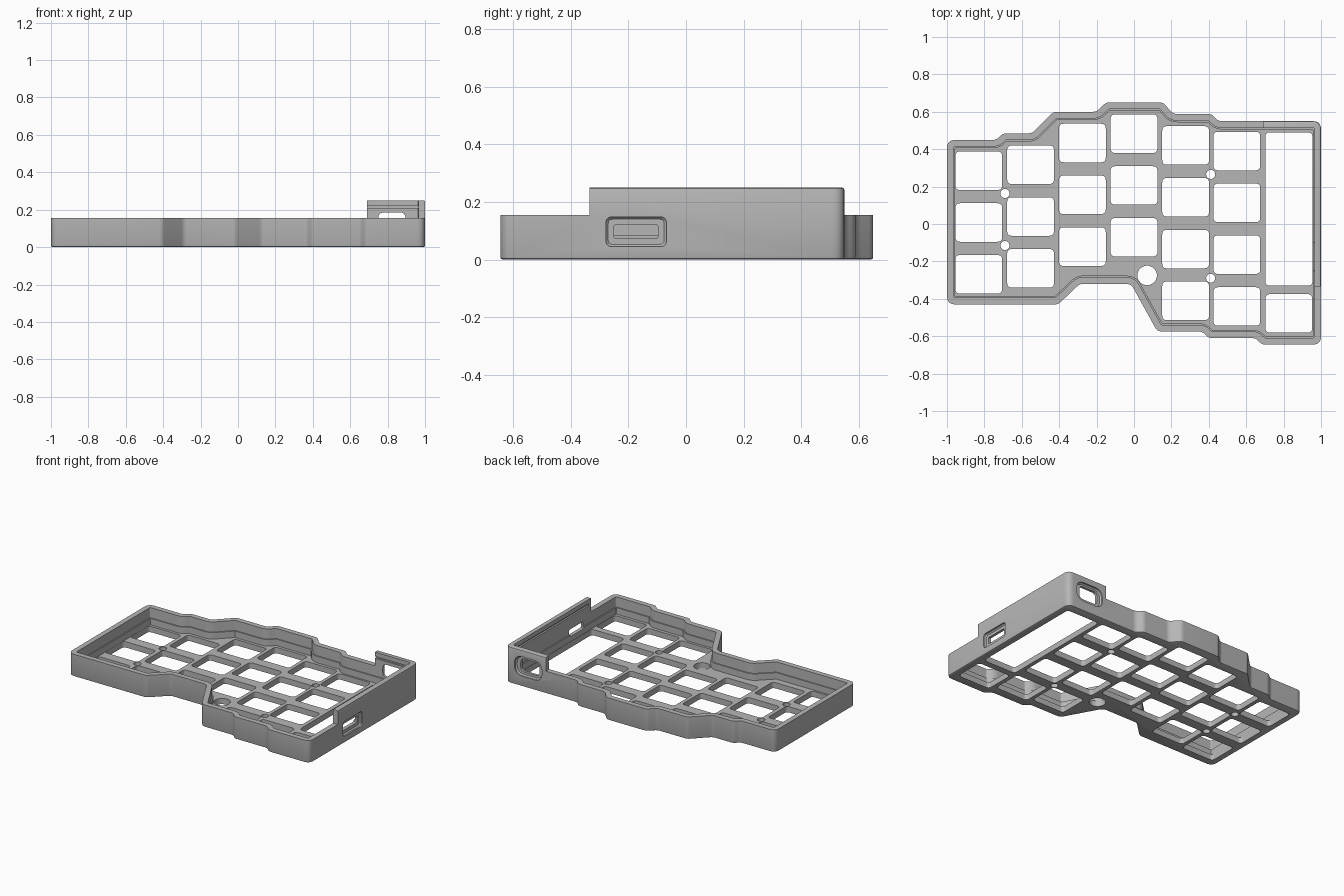
import bpy, bmesh, math
from mathutils import Vector, Matrix

if "Cube" in bpy.data.objects:
    bpy.data.objects.remove(bpy.data.objects["Cube"])

grey = bpy.data.materials.new("light_grey")
grey.use_nodes = True
grey.diffuse_color = (0.47, 0.47, 0.47, 1)
grey.node_tree.nodes["Principled BSDF"].inputs["Base Color"].default_value = (0.47, 0.47, 0.47, 1)


def rounded(points, radius, inset=0, segs=6):
    """Inset a counter-clockwise polygon and round its corners."""
    pts = [Vector(p) for p in points]
    n = len(pts)
    dirs = [(pts[(i + 1) % n] - pts[i]).normalized() for i in range(n)]
    ring = []
    for i, p in enumerate(pts):
        a, b = dirs[i - 1], dirs[i]
        na, nb = Vector((-a.y, a.x)), Vector((-b.y, b.x))
        corner = p + (na + nb) * (inset / (1 + na.dot(nb)))
        turn = a.x * b.y - a.y * b.x
        r = max(radius - math.copysign(inset, turn), 0.004)
        t = r * math.tan(a.angle(b) / 2)
        start, end = corner - a * t, corner + b * t
        for k in range(segs + 1):
            f = k / segs
            ring.append(start * (1 - f) ** 2 + corner * (2 * f * (1 - f)) + end * f ** 2)
    return ring


def add_prism(bm, points, radius, layers):
    """Stack (inset, height) rings of one polygon into a closed solid."""
    rings = [[bm.verts.new((p.x, p.y, z)) for p in rounded(points, radius, inset)]
             for inset, z in layers]
    n = len(rings[0])
    for low, high in zip(rings, rings[1:]):
        for i in range(n):
            j = (i + 1) % n
            bm.faces.new((low[i], low[j], high[j], high[i]))
    bm.faces.new(rings[0][::-1])
    bm.faces.new(rings[-1])


def solid(name, shapes, matrix=Matrix()):
    bm = bmesh.new()
    for shape in shapes:
        add_prism(bm, *shape)
    bm.transform(matrix)
    bmesh.ops.recalc_face_normals(bm, faces=bm.faces[:])
    mesh = bpy.data.meshes.new(name)
    bm.to_mesh(mesh)
    bm.free()
    mesh.materials.append(grey)
    obj = bpy.data.objects.new(name, mesh)
    bpy.context.scene.collection.objects.link(obj)
    return obj


def volume(mesh):
    bm = bmesh.new()
    bm.from_mesh(mesh)
    result = abs(bm.calc_volume())
    bm.free()
    return result


def cut(target, tool):
    """Subtract a tool, keeping the first solver result that is a sound solid."""
    tool.hide_render = True
    before = volume(target.data)
    mod = target.modifiers.new("cut", "BOOLEAN")
    mod.operation = "DIFFERENCE"
    mod.object = tool
    for solver in ("EXACT", "MANIFOLD", "FLOAT"):
        mod.solver = solver
        graph = bpy.context.evaluated_depsgraph_get()
        mesh = bpy.data.meshes.new_from_object(target.evaluated_get(graph), depsgraph=graph)
        if before * .05 < volume(mesh) < before:
            mesh.materials.clear()
            mesh.materials.append(grey)
            target.data = mesh
            break
    target.modifiers.remove(mod)
    bpy.data.objects.remove(tool)


def rect(x0, x1, y0, y1):
    return [(x0, y0), (x1, y0), (x1, y1), (x0, y1)]


# Stepped outline of the keyboard case
outline = [(-1, -.43), (-.405, -.43), (-.29, -.32), (-.016, -.32), (.125, -.575),
           (.365, -.575), (.40, -.61), (.65, -.61), (.685, -.645), (1, -.645),
           (1, .55), (.45, .55), (.415, .588), (.21, .588), (.155, .65), (-.15, .65),
           (-.2, .6), (-.43, .6), (-.545, .485), (-.70, .485), (-.735, .45), (-1, .45)]
R = .045
case = solid("keyboard_case", [(outline, R, [(.008, 0), (.002, .003), (0, .009),
                                             (0, .242), (.002, .247), (.008, .25)])])

# Lower the wall everywhere but around the controller bay
low_side = [(-2, -2), (2, -2), (2, -.335), (.69, -.335), (.69, 2), (-2, 2)]
cut(case, solid("wall_step", [(low_side, .004, [(0, .155), (0, .6)])]))

# Hollow interior with a ledge at the foot of the wall
cut(case, solid("upper_cavity", [(outline, R, [(.036, .085), (.036, .5)])]))
cut(case, solid("lower_cavity", [(outline, R, [(.044, .04), (.044, .3)])]))

# Switch openings: column centre, back row centre and number of rows
columns = [(-.83, .285, 3), (-.553, .317, 3), (-.276, .433, 3), (0, .483, 3),
           (.276, .42, 4), (.55, .39, 4), (.828, -.478, 1)]
through = [(0, -.2), (0, .1)]
openings = [(rect(.702, .954, -.33, .49), .025, through)]
for x, top, rows in columns:
    for row in range(rows):
        y = top - row * .277
        openings.append((rect(x - .125, x + .125, y - .103, y + .103), .025, through))
cut(case, solid("switch_openings", openings))

# Screw holes and the larger reset hole
screws = [(-.69, .163, .024), (-.69, -.115, .024), (.41, .265, .024),
          (.41, -.29, .024), (.07, -.275, .052)]
holes = []
for x, y, r in screws:
    s = r * 1.08
    octagon = [(x + s * math.cos(k * math.pi / 4), y + s * math.sin(k * math.pi / 4))
               for k in range(8)]
    holes.append((octagon, r * .92, through))
cut(case, solid("round_holes", holes))

# Ports: right side and back, each a recess with a slot through it
side = Matrix(((0, 0, 1, 0), (1, 0, 0, 0), (0, 1, 0, 0), (0, 0, 0, 1)))
back = Matrix(((1, 0, 0, 0), (0, 0, -1, 0), (0, 1, 0, 0), (0, 0, 0, 1)))
cut(case, solid("side_recess", [(rect(-.278, -.068, .045, .148), .022,
                                 [(.008, .982), (0, .99), (0, 1.1)])], side))
cut(case, solid("side_slot", [(rect(-.25, -.098, .075, .12), .004,
                               [(0, .9), (0, 1.1)])], side))
cut(case, solid("back_recess", [(rect(.72, .93, .07, .205), .06,
                                 [(0, -.7), (0, -.54), (.008, -.532)])], back))
cut(case, solid("back_slot", [(rect(.75, .895, .095, .185), .03,
                               [(0, -.7), (0, -.46)])], back))

# Cover groove along the inside of the raised wall
cut(case, solid("cover_groove", [(rect(.6, .976, -.31, .526), .004,
                                  [(0, .207), (0, .22)])]))

bpy.ops.object.select_all(action="DESELECT")
case.select_set(True)
bpy.context.view_layer.objects.active = case
bpy.ops.object.shade_smooth_by_angle(angle=math.radians(30))
